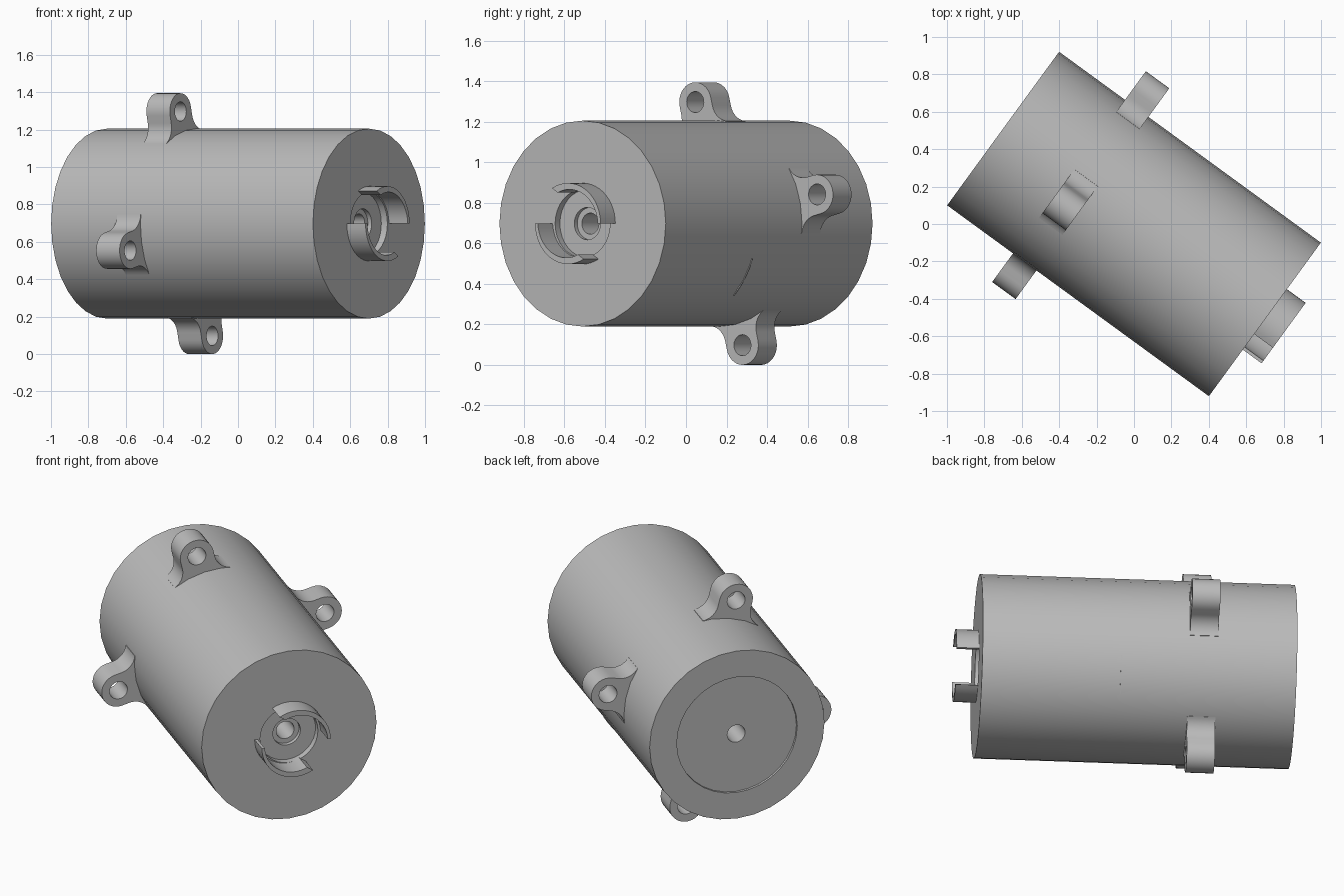
import bpy, bmesh
from math import sin, cos, pi, radians, sqrt, atan2
from mathutils import Matrix, Vector

cube = bpy.data.objects.get("Cube")
if cube:
    bpy.data.objects.remove(cube, do_unlink=True)

# one plain grey
grey = bpy.data.materials.new("plain_grey")
grey.use_nodes = True
grey.diffuse_color = (0.5, 0.5, 0.5, 1)
grey.node_tree.nodes["Principled BSDF"].inputs["Base Color"].default_value = (0.5, 0.5, 0.5, 1)

# model frame: x runs along the barrel, y sideways, z up
BODY_R, HALF = 0.508, 0.866
FRAME = Matrix.Translation((0, 0, 0.6975)) @ Matrix.Rotation(radians(-36.1), 4, 'Z')
# flat outlines (x, y) are laid into the (y, z) plane and pushed along x
LAY = Matrix(((0, 0, 1, 0), (1, 0, 0, 0), (0, 1, 0, 0), (0, 0, 0, 1)))


def finish(name, mesh):
    bm = bmesh.new()
    bm.from_mesh(mesh)
    bmesh.ops.remove_doubles(bm, verts=bm.verts, dist=1e-5)
    bmesh.ops.recalc_face_normals(bm, faces=bm.faces)
    bm.to_mesh(mesh)
    bm.free()
    mesh.materials.clear()
    mesh.materials.append(grey)
    obj = bpy.data.objects.new(name, mesh)
    bpy.context.collection.objects.link(obj)
    bpy.ops.object.select_all(action='DESELECT')
    obj.select_set(True)
    bpy.context.view_layer.objects.active = obj
    bpy.ops.object.shade_smooth_by_angle(angle=radians(30))
    return obj


def arc(cx, cy, r0, a0, a1, n, r1=None):
    r1 = r0 if r1 is None else r1
    pts = []
    for i in range(n + 1):
        t = i / n
        a = radians(a0 + (a1 - a0) * t)
        r = r0 + (r1 - r0) * t
        pts.append((cx + r * cos(a), cy + r * sin(a)))
    return pts


def plate(name, outlines, x0, x1, turn=0):
    """Extrude outlines (inner ones become holes) from x0 to x1, turned about the barrel."""
    curve = bpy.data.curves.new(name, 'CURVE')
    curve.dimensions = '2D'
    curve.fill_mode = 'BOTH'
    curve.extrude = (x1 - x0) / 2
    for pts in outlines:
        s = curve.splines.new('POLY')
        s.points.add(len(pts) - 1)
        for p, (x, y) in zip(s.points, pts):
            p.co = (x, y, 0, 1)
        s.use_cyclic_u = True
    tmp = bpy.data.objects.new(name + "_outline", curve)
    bpy.context.collection.objects.link(tmp)
    bpy.context.view_layer.update()
    mesh = bpy.data.meshes.new_from_object(tmp.evaluated_get(bpy.context.evaluated_depsgraph_get()))
    bpy.data.objects.remove(tmp, do_unlink=True)
    bpy.data.curves.remove(curve)
    mesh.transform(FRAME @ Matrix.Translation(((x0 + x1) / 2, 0, 0))
                   @ Matrix.Rotation(radians(turn), 4, 'X') @ LAY)
    return finish(name, mesh)


# barrel: turned profile with stepped front socket, shallow rear recess and centre bore
profile = [(HALF, BODY_R), (HALF, 0.168), (HALF - 0.04, 0.168), (HALF - 0.04, 0.08),
           (HALF - 0.065, 0.08), (HALF - 0.065, 0.052), (-HALF + 0.015, 0.052),
           (-HALF + 0.015, 0.35), (-HALF, 0.35), (-HALF, BODY_R)]
SIDES = 32
bm = bmesh.new()
rings = []
for i in range(SIDES):
    a = 2 * pi * i / SIDES
    rings.append([bm.verts.new((x, r * cos(a), r * sin(a))) for x, r in profile])
for i in range(SIDES):
    p, q = rings[i], rings[(i + 1) % SIDES]
    for j in range(len(profile)):
        k = (j + 1) % len(profile)
        bm.faces.new((p[j], p[k], q[k], q[j]))
bm.transform(FRAME)
body_mesh = bpy.data.meshes.new("barrel")
bm.to_mesh(body_mesh)
bm.free()
finish("barrel", body_mesh)

# mounting lugs: round ears with a bolt hole, blended into the barrel by fillets
EAR, FIL, DIST = 0.0975, 0.1, 0.617
fx = EAR + FIL
fy = sqrt((BODY_R + FIL) ** 2 - fx ** 2)
touch = 180 + atan2(fy, fx) * 180 / pi
side = [(0.165, 0.45)] + arc(fx, fy, FIL, touch, 180, 10)
ear = side + arc(0, DIST, EAR, 0, 180, 16) + [(-x, y) for x, y in reversed(side)]
hole = arc(0, DIST, 0.052, 0, 345, 23)
for k, where in enumerate(("top", "left", "bottom", "right")):
    plate("mounting_lug_" + where, [ear, hole], -0.43, -0.275, 13.5 + 90 * k)

# twist-lock collar: two tapering arcs around the socket
claw = arc(0, 0, 0.2, 0, 119, 16) + arc(0, 0, 0.165, 112, 0, 16, 0.183)
for k, where in enumerate(("upper", "lower")):
    plate("collar_claw_" + where, [claw], HALF - 0.015, 0.99, 180 * k)

# slim rib on the side of the barrel
rib = arc(0, 0, BODY_R + 0.003, -44, -20, 8) + arc(0, 0, BODY_R - 0.03, -20, -44, 8)
plate("side_rib", [rib], 0.097, 0.103)
